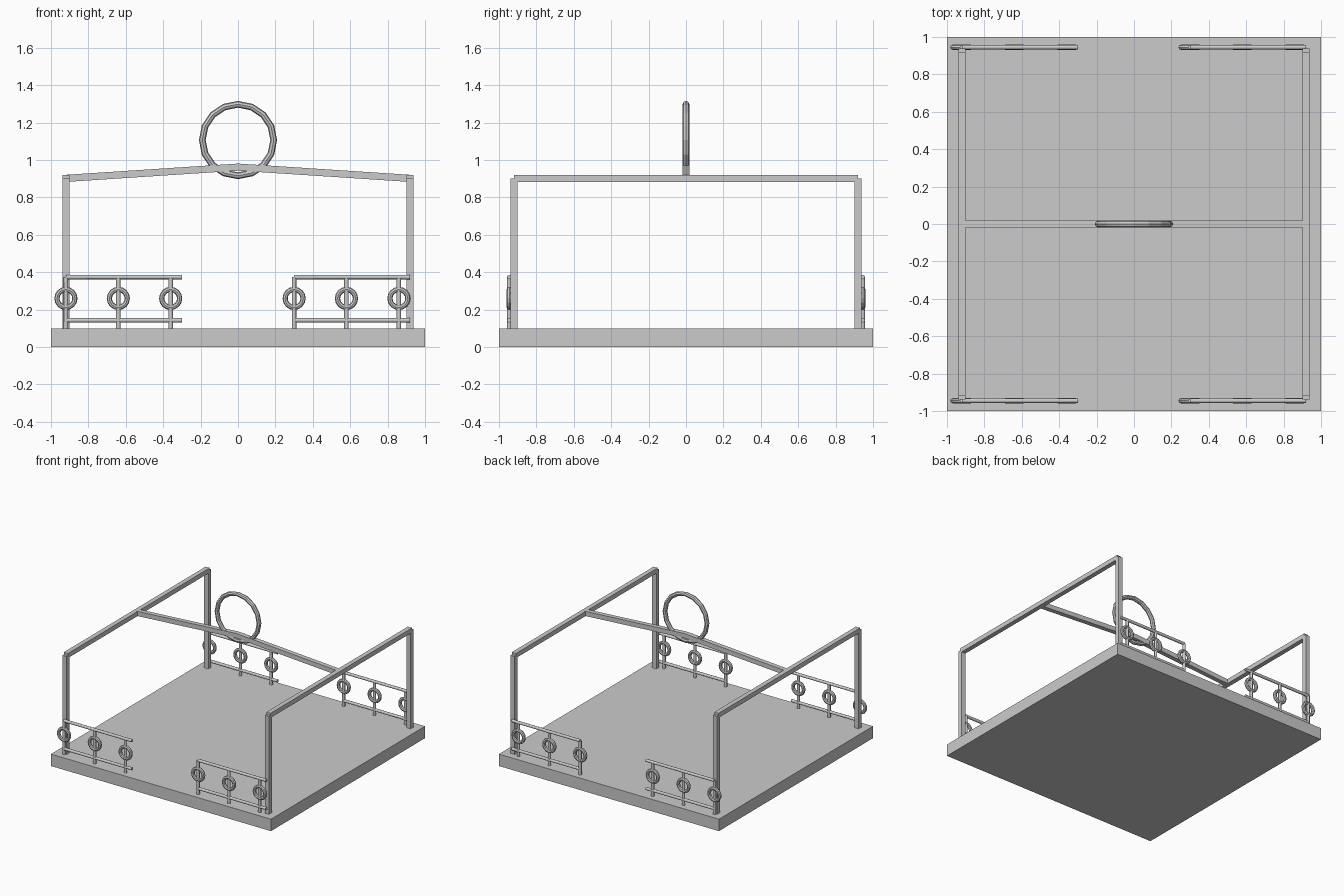
import bpy, math
from mathutils import Vector

if "Cube" in bpy.data.objects:
    bpy.data.objects.remove(bpy.data.objects["Cube"])

grey = bpy.data.materials.new("plain grey")
grey.diffuse_color = (0.6, 0.6, 0.6, 1)
grey.use_nodes = True
grey.node_tree.nodes["Principled BSDF"].inputs["Base Color"].default_value = grey.diffuse_color


def finish(name):
    ob = bpy.context.object
    ob.name = name
    ob.data.materials.append(grey)
    return ob


def box(name, lo, hi):
    lo, hi = Vector(lo), Vector(hi)
    bpy.ops.mesh.primitive_cube_add(size=1, location=(lo + hi) / 2)
    ob = finish(name)
    ob.scale = hi - lo
    return ob


def rod(name, a, b, radius):
    a, b = Vector(a), Vector(b)
    bpy.ops.mesh.primitive_cylinder_add(vertices=8, radius=radius, depth=(b - a).length,
                                        location=(a + b) / 2)
    ob = finish(name)
    ob.rotation_euler = (b - a).to_track_quat('Z', 'Y').to_euler()
    bpy.ops.object.shade_smooth_by_angle(angle=math.radians(50))
    return ob


def ring(name, centre, major, minor, segments):
    bpy.ops.mesh.primitive_torus_add(major_radius=major, minor_radius=minor,
                                     major_segments=segments, minor_segments=8,
                                     location=centre, rotation=(math.pi / 2, 0, 0))
    return finish(name)


# Floor slab
box("floor_slab", (-1, -1, 0), (1, 1, 0.098))

# Corner posts and side beams
T = 0.019
for sx in (-1, 1):
    x = 0.92 * sx
    for sy in (-1, 1):
        y = 0.92 * sy
        box("corner_post", (x - T, y - T, 0.098), (x + T, y + T, 0.902))
    box("side_beam", (x - T, -0.92, 0.883), (x + T, 0.92, 0.921))

# Cross beam rising to the middle, extruded from its front profile
top = [(-0.92, 0.921), (0, 0.981), (0.92, 0.921)]
outline = top + [(x, z - 2 * T) for x, z in reversed(top)]
n = len(outline)
verts = [(x, y, z) for y in (-T, T) for x, z in outline]
faces = []
for a, b in ((0, 1), (1, 2)):
    c, d = n - 1 - b, n - 1 - a
    faces += [(a, d, c, b), (a + n, b + n, c + n, d + n)]
faces += [(i, (i + 1) % n, (i + 1) % n + n, i + n) for i in range(n)]
me = bpy.data.meshes.new("cross_beam")
me.from_pydata(verts, [], [f[::-1] for f in faces])
me.materials.append(grey)
bpy.context.collection.objects.link(bpy.data.objects.new("cross_beam", me))

# Large ring standing on the cross beam
ring("top_ring", (0, 0, 1.107), 0.191, 0.018, 16)

# Four railing panels with ringed balusters
for y in (-0.945, 0.945):
    for x0 in (-0.92, 0.30):
        for z in (0.143, 0.374):
            rod("rail", (x0, y, z), (x0 + 0.62, y, z), 0.012)
        for i in range(3):
            x = x0 + 0.28 * i
            rod("baluster", (x, y, 0.098), (x, y, 0.374), 0.012)
            ring("baluster_ring", (x, y, 0.26), 0.048, 0.014, 16)
